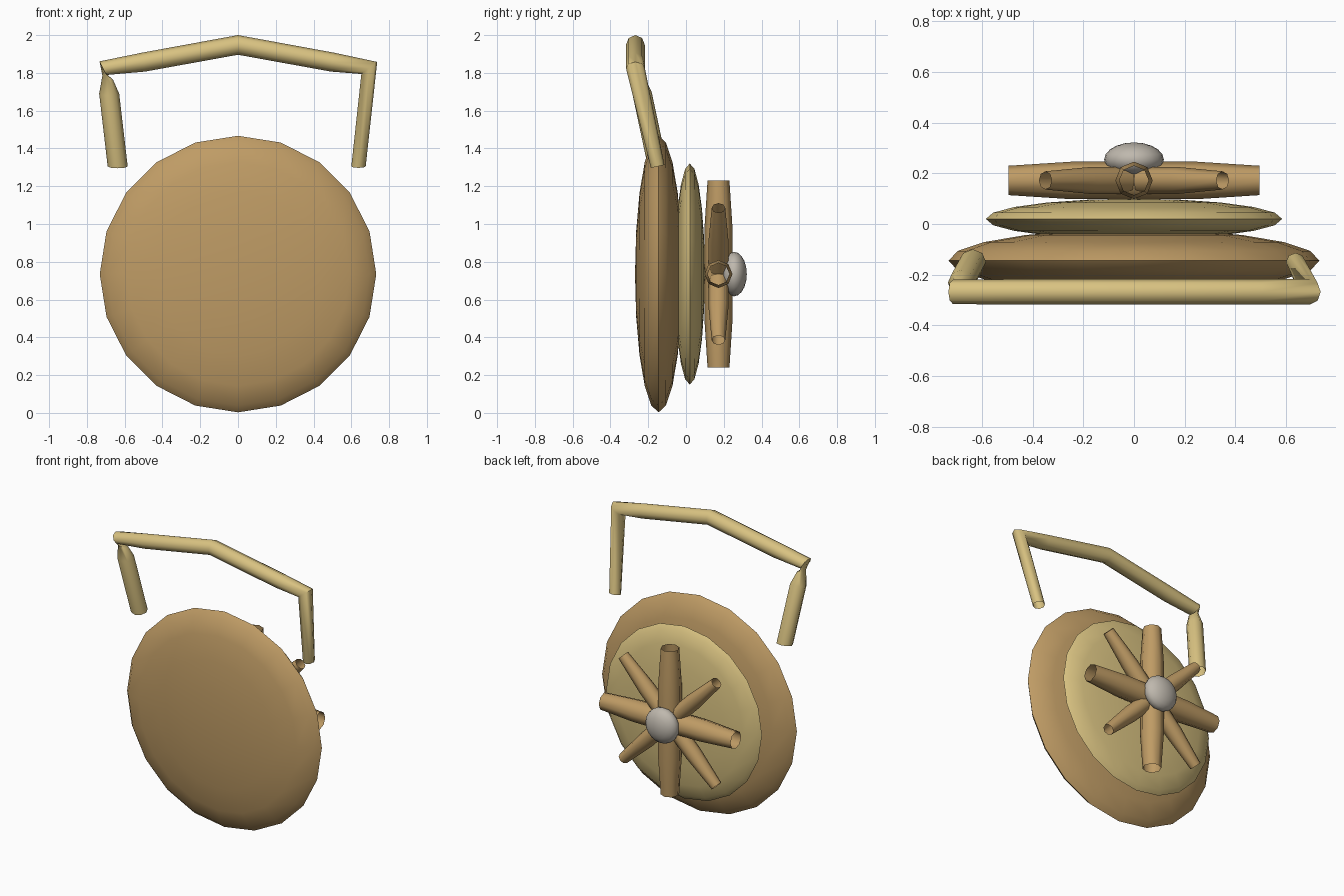
import bpy, bmesh, math
from mathutils import Vector, Matrix

cube = bpy.data.objects.get("Cube")
if cube:
    bpy.data.objects.remove(cube, do_unlink=True)


def material(name, rgb):
    m = bpy.data.materials.new(name)
    m.use_nodes = True
    m.diffuse_color = (*rgb, 1)
    m.node_tree.nodes["Principled BSDF"].inputs["Base Color"].default_value = (*rgb, 1)
    return m


brown = material("warm brown", (0.52, 0.33, 0.13))
straw = material("pale straw", (0.69, 0.54, 0.22))
grey = material("warm grey", (0.52, 0.48, 0.42))
MID = 0.735


def finish(name, bm, mat, angle):
    bmesh.ops.recalc_face_normals(bm, faces=bm.faces)
    mesh = bpy.data.meshes.new(name)
    bm.to_mesh(mesh)
    bm.free()
    mesh.materials.append(mat)
    obj = bpy.data.objects.new(name, mesh)
    bpy.context.collection.objects.link(obj)
    bpy.ops.object.select_all(action="DESELECT")
    obj.select_set(True)
    bpy.context.view_layer.objects.active = obj
    bpy.ops.object.shade_smooth_by_angle(angle=math.radians(angle))
    return obj


def lens(name, y, radius, half_depth, mat, angle):
    """Flattened sphere with its poles along y."""
    bm = bmesh.new()
    bmesh.ops.create_uvsphere(bm, u_segments=20, v_segments=10, radius=1)
    bm.transform(Matrix.Translation((0, y, MID))
                 @ Matrix.Diagonal((radius, half_depth, radius, 1))
                 @ Matrix.Rotation(math.pi / 2, 4, "X"))
    return finish(name, bm, mat, angle)


def tube(name, rings, mat, sides=8):
    """Open tube through rings of (centre, first axis, second axis)."""
    bm = bmesh.new()
    loops = []
    for c, u, v in rings:
        loop = []
        for i in range(sides):
            a = math.tau * i / sides
            loop.append(bm.verts.new(Vector(c) + Vector(u) * math.cos(a) + Vector(v) * math.sin(a)))
        loops.append(loop)
    for a, b in zip(loops, loops[1:]):
        for i in range(sides):
            j = (i + 1) % sides
            bm.faces.new((a[i], a[j], b[j], b[i]))
    return finish(name, bm, mat, 50)


# Stacked discs and hub
lens("front_disc", -0.145, 0.732, 0.125, brown, 40)
lens("rear_disc", 0.02, 0.585, 0.08, straw, 40)
lens("hub", 0.254, 0.118, 0.068, grey, 60)

# Crossed hollow spokes, fatter in the middle
for i in range(4):
    a = i * math.pi / 4
    d = Vector((math.cos(a), 0, math.sin(a)))
    side = Vector((-math.sin(a), 0, math.cos(a)))
    half, end, belly = (0.495, 0.058, 0.074) if i % 2 == 0 else (0.495, 0.036, 0.053)
    rings = []
    for t, r in ((-1, end), (-0.5, belly), (0, belly), (0.5, belly), (1, end)):
        rings.append((Vector((0, 0.172, MID)) + d * half * t, side * r, Vector((0, r, 0))))
    tube(("large" if i % 2 == 0 else "small") + "_spoke_" + str(i // 2 + 1), rings, brown)

# Bent carrying handle, pinched below one corner
tube("handle", [
    ((-0.637, -0.15, 1.305), (-0.053, 0, 0), (0, 0.05, 0.01)),
    ((-0.682, -0.232, 1.69), (-0.053, 0, 0), (0, 0.05, 0.01)),
    ((-0.69, -0.252, 1.775), (-0.028, 0, 0.01), (0, 0.032, 0)),
    ((-0.715, -0.268, 1.825), (-0.018, 0, 0.036), (0, 0.048, 0)),
    ((-0.5, -0.268, 1.857), (-0.008, 0, 0.05), (0, 0.05, 0)),
    ((0, -0.268, 1.948), (0, 0, 0.052), (0, 0.05, 0)),
    ((0.5, -0.268, 1.857), (0.008, 0, 0.05), (0, 0.05, 0)),
    ((0.695, -0.268, 1.826), (0.042, 0, 0.032), (0, 0.05, 0)),
    ((0.638, -0.15, 1.305), (0.038, 0, 0), (0, 0.036, 0.008)),
], straw)
